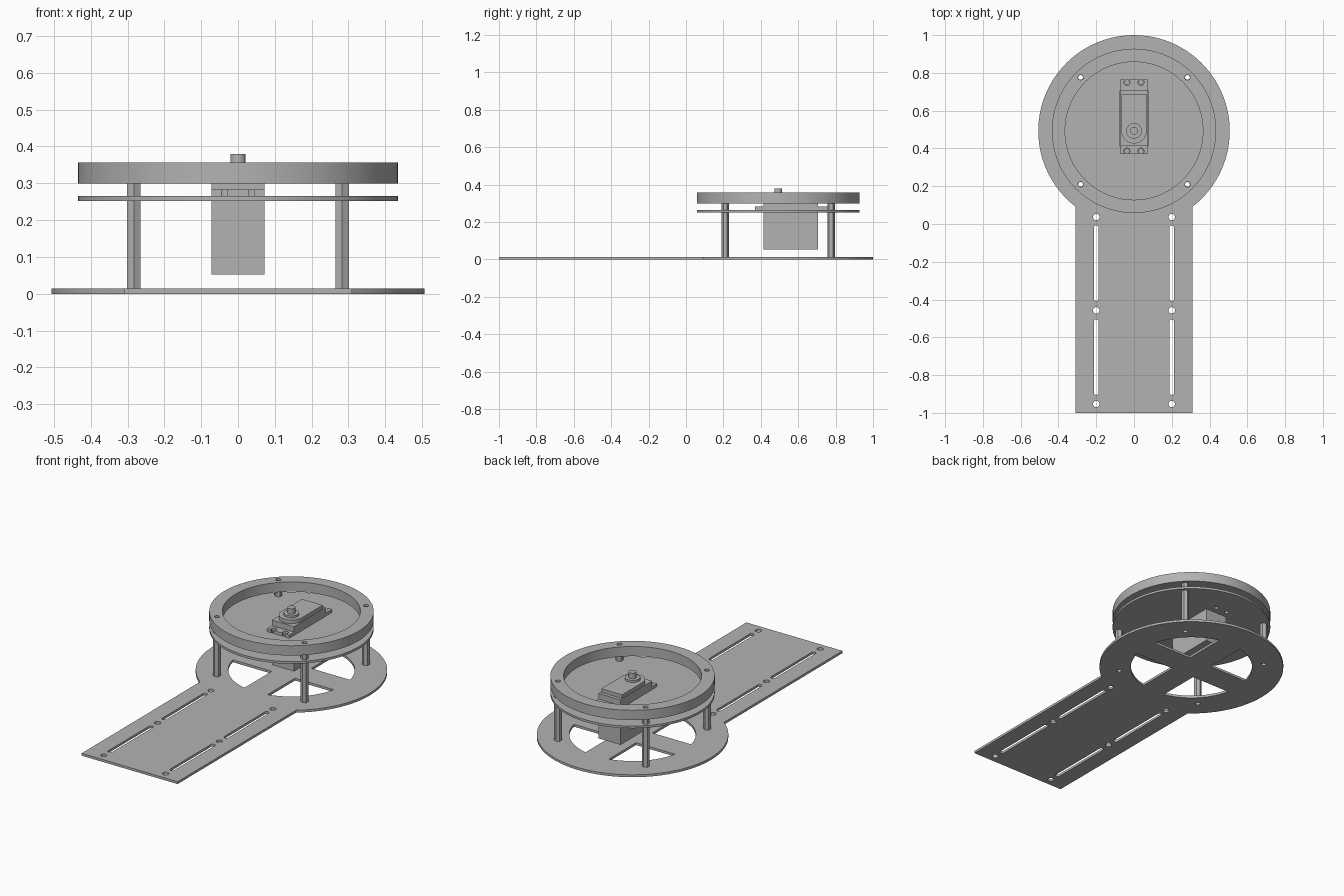
import bpy, bmesh
from math import sin, cos, pi, radians, asin, sqrt

cube = bpy.data.objects.get("Cube")
if cube:
    bpy.data.objects.remove(cube, do_unlink=True)

grey = bpy.data.materials.new("plain grey")
grey.use_nodes = True
COLOUR = (0.45, 0.45, 0.45, 1)
grey.diffuse_color = COLOUR
grey.node_tree.nodes["Principled BSDF"].inputs["Base Color"].default_value = COLOUR

CY = 0.493          # y of the disc and motor shaft axis
POST = 0.283        # post offset from that axis
QUADRANTS = [(sx, sy) for sx in (-1, 1) for sy in (-1, 1)]


def arc(cx, cy, r, start, end, n):
    """Points along an arc, angles in degrees, both ends included."""
    angles = [radians(start + (end - start) * i / n) for i in range(n + 1)]
    return [(cx + r * cos(a), cy + r * sin(a)) for a in angles]


def circle(cx, cy, r, n=24, start=0):
    return arc(cx, cy, r, start, start + 360, n)[:-1]


def rect(x0, x1, y0, y1):
    return [(x0, y0), (x1, y0), (x1, y1), (x0, y1)]


def slot(cx, y0, y1, r):
    return arc(cx, y1 - r, r, 0, 180, 8) + arc(cx, y0 + r, r, 180, 360, 8)


def plate(name, z0, z1, outline, holes=()):
    """Extrude a filled outline with holes from z0 to z1."""
    curve = bpy.data.curves.new(name, "CURVE")
    curve.dimensions = "2D"
    curve.fill_mode = "BOTH"
    curve.extrude = (z1 - z0) / 2
    for loop in [outline, *holes]:
        spline = curve.splines.new("POLY")
        spline.points.add(len(loop) - 1)
        for point, (x, y) in zip(spline.points, loop):
            point.co = (x, y, 0, 1)
        spline.use_cyclic_u = True
    helper = bpy.data.objects.new(name + " outline", curve)
    bpy.context.scene.collection.objects.link(helper)
    bpy.context.view_layer.update()
    evaluated = helper.evaluated_get(bpy.context.evaluated_depsgraph_get())
    mesh = bpy.data.meshes.new_from_object(evaluated)
    bpy.data.objects.remove(helper, do_unlink=True)

    bm = bmesh.new()
    bm.from_mesh(mesh)
    bmesh.ops.remove_doubles(bm, verts=bm.verts, dist=0.0001)
    bmesh.ops.translate(bm, verts=bm.verts, vec=(0, 0, (z0 + z1) / 2))
    bmesh.ops.recalc_face_normals(bm, faces=bm.faces)
    bm.to_mesh(mesh)
    bm.free()
    mesh.materials.clear()
    mesh.materials.append(grey)
    obj = bpy.data.objects.new(name, mesh)
    bpy.context.scene.collection.objects.link(obj)
    bpy.ops.object.select_all(action="DESELECT")
    obj.select_set(True)
    bpy.context.view_layer.objects.active = obj
    bpy.ops.object.shade_smooth_by_angle(angle=radians(30))
    return obj


def post_holes(r):
    return [circle(sx * POST, CY + sy * POST, r, 16) for sx, sy in QUADRANTS]


# Base: disc with a long tongue to the front
R, HALF = 0.507, 0.31
corner = asin(HALF / R) * 180 / pi
base_outline = [(-HALF, -1), (HALF, -1)] + arc(0, CY, R, -90 + corner, 270 - corner, 64)

# Four quarter windows leave a cross of spokes
WINDOW, SPOKE = 0.335, 0.075
edge = asin(SPOKE / WINDOW) * 180 / pi
quarter = [(SPOKE, SPOKE)] + arc(0, 0, WINDOW, edge, 90 - edge, 12)
base_holes = [[(sx * x, CY + sy * y) for x, y in quarter] for sx, sy in QUADRANTS]
base_holes += post_holes(0.013)
for x in (-0.2, 0.2):
    base_holes += [circle(x, y, 0.017) for y in (0.037, -0.457, -0.953)]
    base_holes += [slot(x, y, y + 0.4, 0.013) for y in (-0.407, -0.905)]
plate("base", 0, 0.014, base_outline, base_holes)

# Hollow hexagonal posts
for sx, sy in QUADRANTS:
    side = ("left" if sx > 0 else "right") + ("_back" if sy > 0 else "_front")
    x, y = sx * POST, CY + sy * POST
    for part, z0, z1 in (("lower", 0.014, 0.252), ("upper", 0.265, 0.3)):
        plate(f"{side}_{part}_post", z0, z1, circle(x, y, 0.0208, 6, 90), [circle(x, y, 0.0125, 16)])

# Motor mounting plate, with an opening for the motor
SCREWS = [(x, y) for x in (-0.037, 0.037) for y in (0.386, 0.75)]
plate("motor_plate", 0.252, 0.265, circle(0, CY, 0.435, 72),
      [rect(-0.073, 0.073, 0.414, 0.708)] + post_holes(0.013)
      + [circle(x, y, 0.012, 16) for x, y in SCREWS])

# Top ring
plate("top_ring", 0.3, 0.357, circle(0, CY, 0.435, 72),
      [circle(0, CY, 0.365, 72)] + post_holes(0.014))


# Motor ears with open screw notches
def notch(cx, cy, facing):
    gap, r = 28, 0.016
    ring = arc(cx, cy, r, facing - gap, facing - 360 + gap, 16)
    tip = 0.37 if facing < 0 else 0.766
    return [(ring[0][0], tip)] + ring + [(ring[-1][0], tip)]


def ear_edge(cy, facing):
    xs = (-0.037, 0.037) if facing < 0 else (0.037, -0.037)
    return [p for x in xs for p in notch(x, cy, facing)]


W = 0.072
for name, tip, inner, hole, facing in (("front_motor_ear", 0.37, 0.415, 0.386, -90),
                                       ("back_motor_ear", 0.766, 0.706, 0.75, 90)):
    s = -1 if facing < 0 else 1
    outline = [(s * W, inner), (s * W, tip)] + ear_edge(hole, facing) + [(-s * W, tip), (-s * W, inner)]
    plate(name, 0.265, 0.283, outline)

# Motor body, gear cover, boss and shaft
plate("motor_body", 0.053, 0.315, rect(-W, W, 0.415, 0.706))
G = 0.067
plate("gear_cover", 0.315, 0.336, arc(0, CY, G, 180, 360, 24) + [(G, 0.686), (-G, 0.686)])
plate("shaft_boss", 0.336, 0.348, circle(0, CY, 0.041, 32))
plate("motor_shaft", 0.348, 0.38, circle(0, CY, 0.021, 24))
